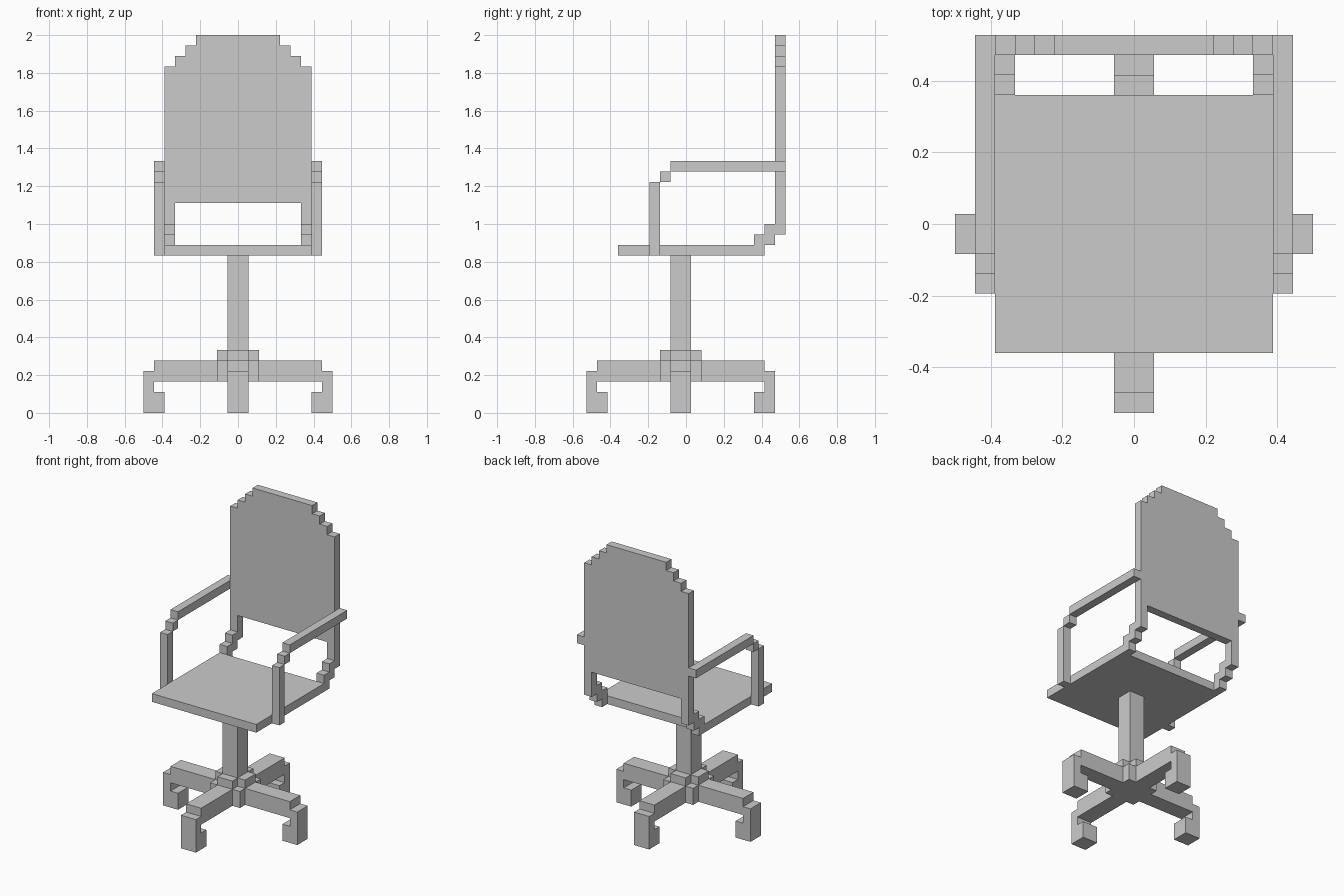
import bpy, bmesh, math
from mathutils import Matrix

if "Cube" in bpy.data.objects:
    bpy.data.objects.remove(bpy.data.objects["Cube"])

U = 1 / 18      # one block; all sizes below are in blocks
CY = -0.5       # y of the pedestal axis


def finish(name, bm, matrix=Matrix()):
    bmesh.ops.transform(bm, matrix=Matrix.Scale(U, 4) @ matrix, verts=bm.verts)
    bmesh.ops.recalc_face_normals(bm, faces=bm.faces)
    me = bpy.data.meshes.new(name)
    bm.to_mesh(me)
    bm.free()
    ob = bpy.data.objects.new(name, me)
    bpy.context.collection.objects.link(ob)
    return ob


def boxes(name, *bounds):
    """One object of boxes given as (x0, x1, y0, y1, z0, z1)."""
    bm = bmesh.new()
    for x0, x1, y0, y1, z0, z1 in bounds:
        m = Matrix.Translation(((x0 + x1) / 2, (y0 + y1) / 2, (z0 + z1) / 2))
        m = m @ Matrix.Diagonal((x1 - x0, y1 - y0, z1 - z0, 1))
        bmesh.ops.create_cube(bm, size=1, matrix=m)
    return finish(name, bm)


def extrude(name, pts, y0, y1, matrix=Matrix()):
    """Extrude an x/z outline along y from y0 to y1."""
    bm = bmesh.new()
    face = bm.faces.new([bm.verts.new((x, y0, z)) for x, z in pts])
    res = bmesh.ops.extrude_face_region(bm, geom=[face])
    verts = [v for v in res["geom"] if isinstance(v, bmesh.types.BMVert)]
    bmesh.ops.translate(bm, vec=(0, y1 - y0, 0), verts=verts)
    return finish(name, bm, matrix)


def mirror_x(ob):
    ob.modifiers.new("mirror", "MIRROR").use_mirror_merge = False


# Seat and pedestal
boxes("seat", (-7, 7, -6.5, 6.5, 15, 16))
boxes("pedestal_post", (-1, 1, CY - 1, CY + 1, 3, 15))

# Four base legs with hooked feet and a raised collar block at the hub
leg = [(1, 3), (8, 3), (8, 2), (7, 2), (7, 0), (9, 0), (9, 4), (8, 4),
       (8, 5), (2, 5), (2, 6), (1, 6)]
for k in range(4):
    turn = Matrix.Translation((0, CY, 0)) @ Matrix.Rotation(k * math.pi / 2, 4, 'Z')
    extrude(f"base_leg_{k + 1}", leg, -1, 1, turn)

# Corner blocks between the legs
mirror_x(boxes("hub_corners", (1, 2, CY + 1, CY + 2, 3, 5),
               (1, 2, CY - 2, CY - 1, 3, 5)))

# Backrest with a stepped top
half = [(7, 20), (7, 33), (6, 33), (6, 34), (5, 34), (5, 35), (4, 35), (4, 36)]
extrude("backrest", half + [(-x, z) for x, z in reversed(half)], 8.5, 9.5)

# Stepped supports joining the seat to the backrest (outline lies in y/z)
support = [(6.5, 15), (7.5, 15), (7.5, 16), (8.5, 16), (8.5, 17), (9.5, 17),
           (9.5, 20), (8.5, 20), (8.5, 18), (7.5, 18), (7.5, 17), (6.5, 17)]
mirror_x(extrude("back_supports", support, -7, -6, Matrix.Rotation(math.pi / 2, 4, 'Z')))

# Armrests: front post, corner step and rail
mirror_x(boxes("armrests", (7, 8, -3.5, -2.5, 15, 22),
               (7, 8, -2.5, -1.5, 22, 23),
               (7, 8, -1.5, 9.5, 23, 24)))
